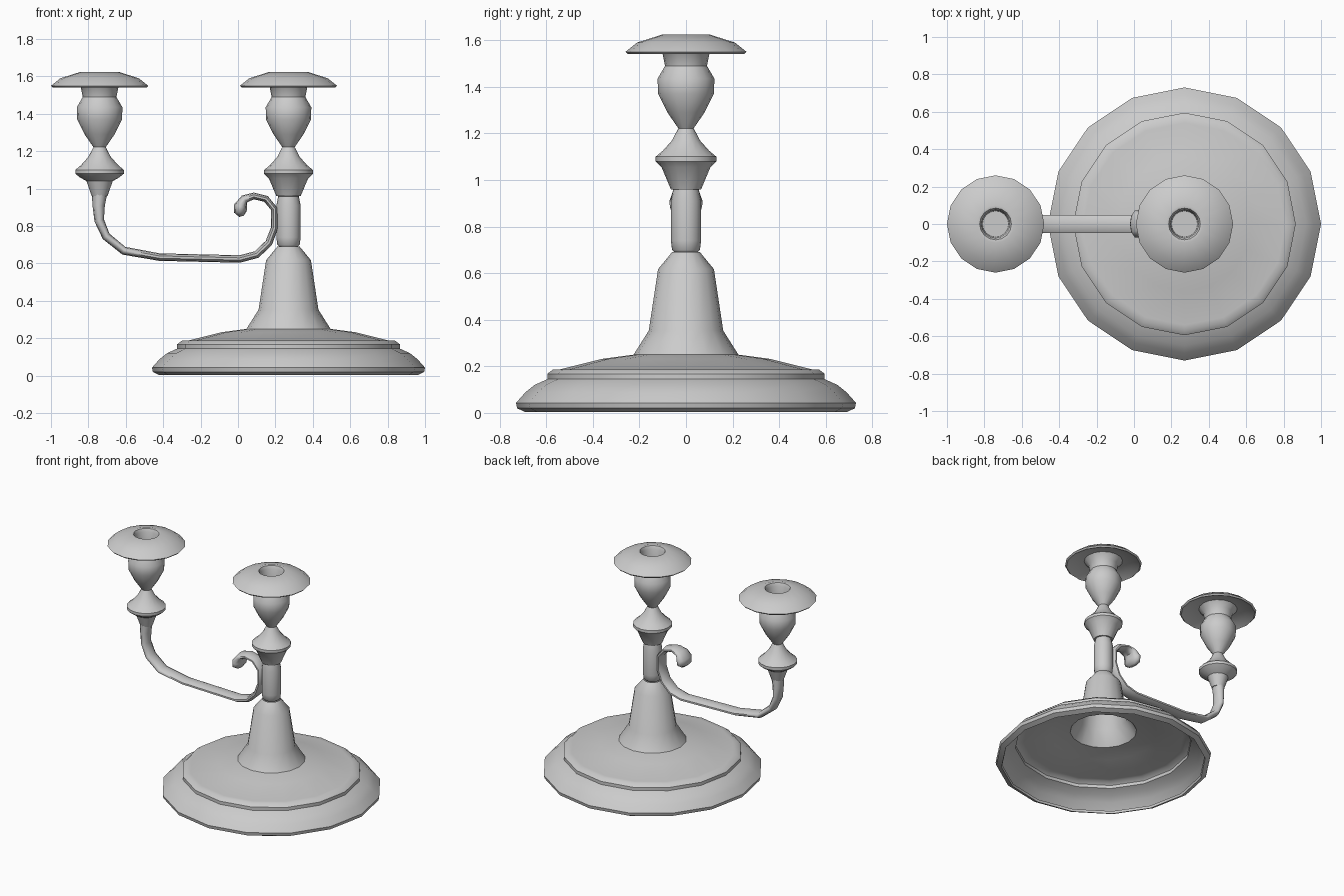
import bpy, bmesh
from math import sin, cos, pi, radians
from mathutils import Vector

if "Cube" in bpy.data.objects:
    bpy.data.objects.remove(bpy.data.objects["Cube"])

SIDES = 16
MAIN_X, SIDE_X = 0.27, -0.74


def finish(bm, name, angle=40):
    bmesh.ops.remove_doubles(bm, verts=bm.verts[:], dist=1e-5)
    mesh = bpy.data.meshes.new(name)
    bm.to_mesh(mesh)
    bm.free()
    ob = bpy.data.objects.new(name, mesh)
    bpy.context.collection.objects.link(ob)
    bpy.ops.object.select_all(action='DESELECT')
    ob.select_set(True)
    bpy.context.view_layer.objects.active = ob
    bpy.ops.object.shade_smooth_by_angle(angle=radians(angle))
    return ob


def bridge(bm, rings):
    n = len(rings[0])
    for a, b in zip(rings, rings[1:]):
        for j in range(n):
            k = (j + 1) % n
            bm.faces.new((a[j], a[k], b[k], b[j]))


def lathe(name, profile, x):
    """Turn a bottom-to-top (radius, z) profile around a vertical axis."""
    bm = bmesh.new()
    rings = [[bm.verts.new((x + r * cos(2 * pi * j / SIDES), r * sin(2 * pi * j / SIDES), z))
              for j in range(SIDES)] for r, z in profile]
    bridge(bm, rings)
    return finish(bm, name)


def sweep(name, path, sides=10):
    """Sweep an ellipse along (x, z, in-plane radius, sideways radius) points."""
    bm = bmesh.new()
    pts = [Vector((p[0], 0, p[1])) for p in path]
    rings = []
    for i, (x, z, a, b) in enumerate(path):
        t = (pts[min(i + 1, len(pts) - 1)] - pts[max(i - 1, 0)]).normalized()
        n = Vector((-t.z, 0, t.x))
        rings.append([bm.verts.new(pts[i] + n * (a * cos(2 * pi * j / sides))
                                   + Vector((0, -b * sin(2 * pi * j / sides), 0)))
                      for j in range(sides)])
    bridge(bm, rings)
    bm.faces.new(rings[0][::-1])
    bm.faces.new(rings[-1])
    bmesh.ops.recalc_face_normals(bm, faces=bm.faces[:])
    return finish(bm, name, 60)


# Hollow stepped foot with bell-shaped riser
lathe("base", [(0.685, 0.02), (0.69, 0.003), (0.725, 0.02), (0.73, 0.043), (0.69, 0.088),
               (0.65, 0.12), (0.595, 0.145), (0.595, 0.168), (0.57, 0.187), (0.54, 0.187),
               (0.36, 0.232), (0.225, 0.25), (0.16, 0.353), (0.12, 0.617), (0.06, 0.69)], MAIN_X)

# Plain stem
lathe("stem", [(0.05, 0.69), (0.06, 0.70), (0.065, 0.74), (0.065, 0.91), (0.055, 0.96)], MAIN_X)

# Candle holders: knop, vase cup, drip pan and candle socket
holder = [(0.13, 1.08), (0.13, 1.10), (0.10, 1.125), (0.06, 1.17), (0.033, 1.222),
          (0.08, 1.29), (0.12, 1.37), (0.122, 1.435), (0.09, 1.49), (0.10, 1.54),
          (0.13, 1.575), (0.20, 1.565), (0.25, 1.54), (0.26, 1.55), (0.21, 1.59),
          (0.10, 1.625), (0.085, 1.622), (0.075, 1.60), (0.07, 1.50), (0, 1.50)]
lathe("main_candle_holder", [(0, 0.955), (0.065, 0.96), (0.105, 1.055)] + holder, MAIN_X)
lathe("side_candle_holder", [(0, 0.95), (0.042, 0.96), (0.07, 1.04), (0.105, 1.06)] + holder, SIDE_X)

# Curved branch ending in a scroll with a flared tip
sweep("branch_arm", [(-0.74, 0.98, 0.042, 0.045), (-0.745, 0.91, 0.033, 0.045),
                     (-0.742, 0.83, 0.026, 0.048), (-0.705, 0.745, 0.023, 0.05),
                     (-0.61, 0.668, 0.022, 0.05), (-0.42, 0.634, 0.02, 0.05),
                     (0.01, 0.624, 0.02, 0.05), (0.10, 0.648, 0.02, 0.05),
                     (0.165, 0.71, 0.02, 0.05), (0.195, 0.79, 0.019, 0.05),
                     (0.195, 0.89, 0.018, 0.05), (0.15, 0.945, 0.018, 0.05),
                     (0.085, 0.961, 0.018, 0.052), (0.035, 0.945, 0.023, 0.06),
                     (0.014, 0.905, 0.036, 0.075), (0.012, 0.875, 0.034, 0.07),
                     (0.018, 0.852, 0.012, 0.03)])
